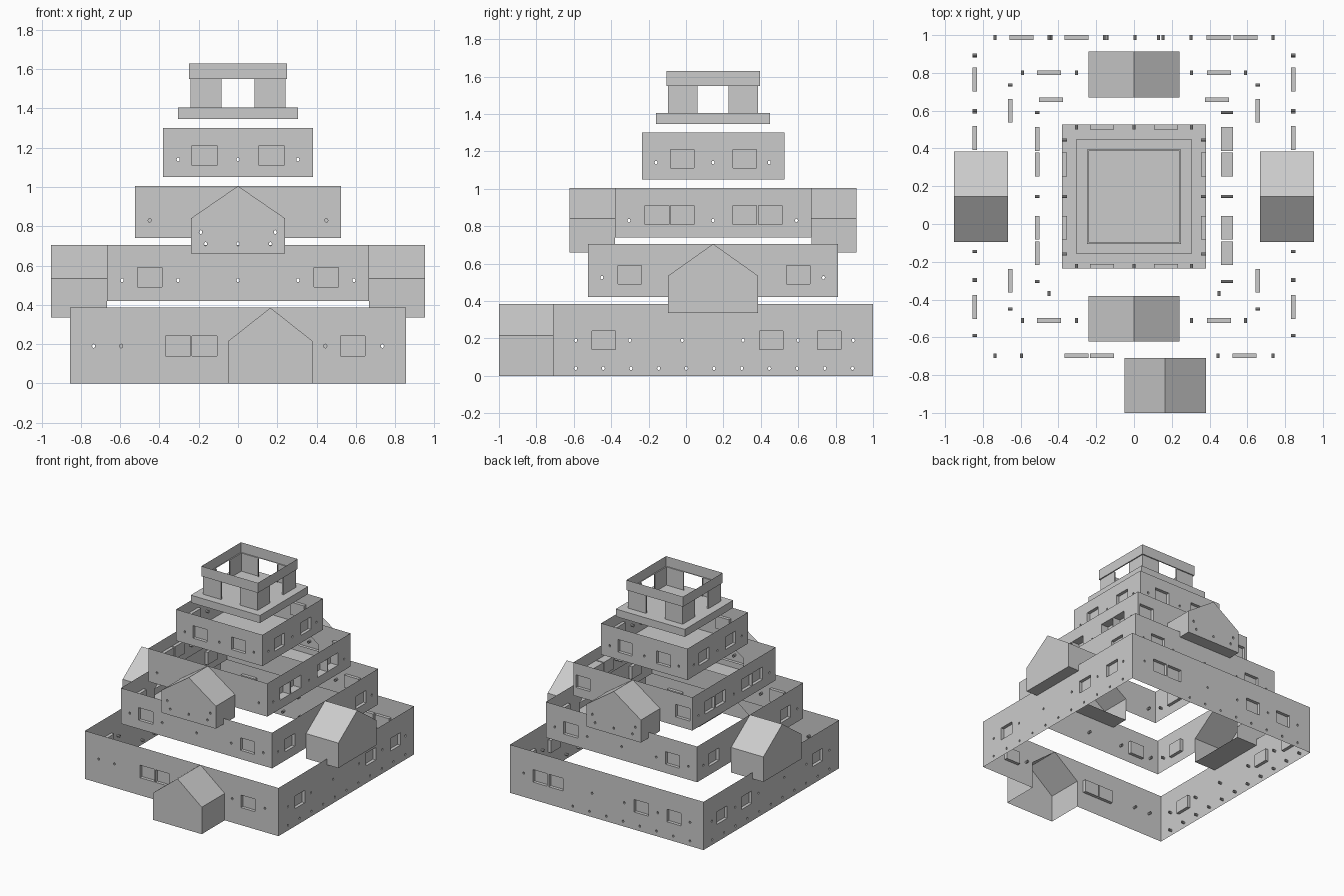
import bpy, bmesh
from math import cos, sin, pi
from mathutils import Vector

if "Cube" in bpy.data.objects:
    bpy.data.objects.remove(bpy.data.objects["Cube"])

CY = 0.145  # centre of the tower in y


def finish(name, bm):
    me = bpy.data.meshes.new(name)
    bm.to_mesh(me)
    bm.free()
    ob = bpy.data.objects.new(name, me)
    bpy.context.collection.objects.link(ob)
    return ob


def side_map(side, half):
    """Returns f(u, z, inward depth) for a wall on one side of a tier."""
    return {
        "front": lambda u, z, d: Vector((u, CY - half + d, z)),
        "back": lambda u, z, d: Vector((u, CY + half - d, z)),
        "left": lambda u, z, d: Vector((-half + d, u, z)),
        "right": lambda u, z, d: Vector((half - d, u, z)),
    }[side]


NORMAL = {"front": (0, -1, 0), "back": (0, 1, 0), "left": (-1, 0, 0), "right": (1, 0, 0)}


def panel(bm, f, side, outline, windows=(), dots=(), depth=0.025, at=0.0):
    """Thin wall with recessed windows and small round loopholes."""
    edges = []

    def loop(pts, d):
        vs = [bm.verts.new(f(u, z, d)) for u, z in pts]
        es = [bm.edges.new((vs[i], vs[i - 1])) for i in range(len(vs))]
        return vs, es

    edges += loop(outline, at)[1]
    holes = []
    for u, z in windows:
        w, h = 0.063, 0.05
        holes.append(([(u - w, z - h), (u + w, z - h), (u + w, z + h), (u - w, z + h)], True))
    for u, z in dots:
        if any(abs(u - a) < 0.08 and abs(z - b) < 0.07 for a, b in windows):
            continue
        holes.append(([(u + .008 * cos(k * pi / 4), z + .01 * sin(k * pi / 4)) for k in range(8)], False))
    tubes = []
    for pts, closed in holes:
        vs, es = loop(pts, at)
        edges += es
        tubes.append((vs, pts, closed))
    bmesh.ops.triangle_fill(bm, use_beauty=True, use_dissolve=False, edges=edges, normal=NORMAL[side])
    for vs, pts, closed in tubes:
        inner, _ = loop(pts, at + depth)
        for i in range(len(vs)):
            bm.faces.new((vs[i], vs[i - 1], inner[i - 1], inner[i]))
        if closed:
            bm.faces.new(inner)


def gable_pts(c, w, z0, eave, ridge):
    return [(c - w, z0), (c - w, eave), (c, ridge), (c + w, eave), (c + w, z0)]


def tier(name, half, z0, z1, windows, wz, dots, dz, gables=None, low=None, right_depth=0.025):
    gables, low = gables or {}, low or {}
    bm = bmesh.new()
    for side in NORMAL:
        c = 0 if side in ("front", "back") else CY
        pts = [(c - half, z0)]
        if side in gables:
            gc, gw, ge = gables[side]
            pts += gable_pts(gc, gw, z0, ge, z1 - 0.002)
        pts += [(c + half, z0), (c + half, z1), (c - half, z1)]
        panel(bm, side_map(side, half), side, pts,
              [(u, wz) for u in windows.get(side, ())],
              [(u, dz) for u in dots.get(side, ())] + [(u, 0.04) for u in low.get(side, ())],
              right_depth if side == "right" else 0.025)
    return finish(name, bm)


def dormer(name, side, half, c, w, z0, eave, ridge, out, bottom=True, dots=()):
    """Gabled projection, open towards the tower."""
    bm = bmesh.new()
    f = side_map(side, half)
    pts = gable_pts(c, w, z0, eave, ridge)
    panel(bm, f, side, pts, (), dots, at=-out)
    a = [bm.verts.new(f(u, z, -out)) for u, z in pts]
    b = [bm.verts.new(f(u, z, 0)) for u, z in pts]
    for i in range(5 if bottom else 4):
        j = (i + 1) % 5
        bm.faces.new((a[i], a[j], b[j], b[i]))
    bmesh.ops.remove_doubles(bm, verts=bm.verts, dist=1e-4)
    bmesh.ops.recalc_face_normals(bm, faces=bm.faces)
    return finish(name, bm)


def slab(name, half, z0, z1):
    bm = bmesh.new()
    bmesh.ops.create_cube(bm, size=1)
    for v in bm.verts:
        v.co = Vector((v.co.x * 2 * half, v.co.y * 2 * half + CY, z0 + (v.co.z + .5) * (z1 - z0)))
    return finish(name, bm)


# Ground tier and gatehouse
row = [-0.59 + 0.148 * i for i in range(11)]
tier("ground_tier_walls", 0.855, 0, 0.385,
     {"front": [-.305, -.17, .585], "back": [-.595, -.305, .448, .59],
      "left": [.765, .455, -.44], "right": [.765, .455, -.44]}, 0.19,
     {"front": [-.735, -.595, .445, .735], "back": [-.735, -.45, -.155, .13, .735],
      "left": [-.59, -.3, -.02, .305, .6, .895], "right": [-.59, -.3, -.02, .305, .6, .895]}, 0.19,
     {"front": (.165, .215, .215)},
     {"left": row, "right": row, "back": [-.735 + .148 * i for i in range(8)]})
dormer("gatehouse", "front", 0.855, .165, .215, 0, .215, .385, 0.29, bottom=False)

# Second tier with side dormers
tier("second_tier_walls", 0.668, 0.42, 0.705,
     {"front": [-.45, .45], "back": [-.45, .45], "left": [.6, -.3], "right": [.6, -.3]}, 0.54,
     {s: [-.59, -.305, 0, .305, .59] for s in ("front", "back")}
     | {s: [-.45, .735] for s in ("left", "right")}, 0.525,
     {s: (CY, .24, .535) for s in ("left", "right")})
for s in ("left", "right"):
    dormer(s + "_dormer", s, 0.668, CY, .24, .335, .535, .705, 0.285)

# Third tier with front and back dormers
sides3 = [.45, .315, -.02, -.155]
tier("third_tier_walls", 0.525, 0.74, 1.005,
     {"back": [-.44, .44], "left": sides3, "right": sides3}, 0.86,
     {"front": [-.45, .45], "left": [.145, -.305, .59], "right": [.145, -.305, .59]}, 0.83,
     {s: (0, .24, .84) for s in ("front", "back")}, right_depth=0.065)
for s in ("front", "back"):
    dormer(s + "_dormer", s, 0.525, 0, .24, .66, .84, 1.005, 0.242,
           dots=[(-.19, .77), (.19, .77), (-.165, .71), (0, .71), (.165, .71)])

# Fourth tier with its floor
tier("fourth_tier_walls", 0.381, 1.05, 1.3,
     {"front": [-.17, .17], "back": [-.17, .17],
      "left": [.315, -.02], "right": [.315, -.02]}, 1.16,
     {s: [-.305, 0, .305] for s in ("front", "back")}
     | {s: [-.16, .145, .445] for s in ("left", "right")}, 1.14)
bm = bmesh.new()
bm.faces.new([bm.verts.new((x * .381, CY + y * .381, 1.05)) for x, y in ((-1, -1), (1, -1), (1, 1), (-1, 1))])
finish("fourth_tier_floor", bm)

# Lookout platform
slab("lookout_platform", 0.305, 1.345, 1.405)

# Lookout: corner walls with a doorway in each side and jambs
bm = bmesh.new()
for side in NORMAL:
    f = side_map(side, 0.241)
    c = 0 if side in ("front", "back") else CY
    for s in (-1, 1):
        p = [(s * .241, 0), (s * .083, 0), (s * .083, .012)]
        for (u0, d0), (u1, d1) in zip(p, p[1:]):
            bm.faces.new([bm.verts.new(f(c + u, z, d)) for u, z, d in
                          ((u0, 1.405, d0), (u1, 1.405, d1), (u1, 1.55, d1), (u0, 1.55, d0))])
bmesh.ops.remove_doubles(bm, verts=bm.verts, dist=1e-4)
finish("lookout_corner_walls", bm)

# Upper band with a narrow ledge underneath
bm = bmesh.new()
for side in NORMAL:
    f = side_map(side, 0.25)
    c = 0 if side in ("front", "back") else CY
    p = [(.25, 1.63, 0), (.25, 1.55, 0), (.241, 1.55, .009)]
    for (w0, z0, d0), (w1, z1, d1) in zip(p, p[1:]):
        bm.faces.new([bm.verts.new(f(c + w, z, d)) for w, z, d in
                      ((-w0, z0, d0), (w0, z0, d0), (w1, z1, d1), (-w1, z1, d1))])
bmesh.ops.remove_doubles(bm, verts=bm.verts, dist=1e-4)
finish("lookout_upper_band", bm)
